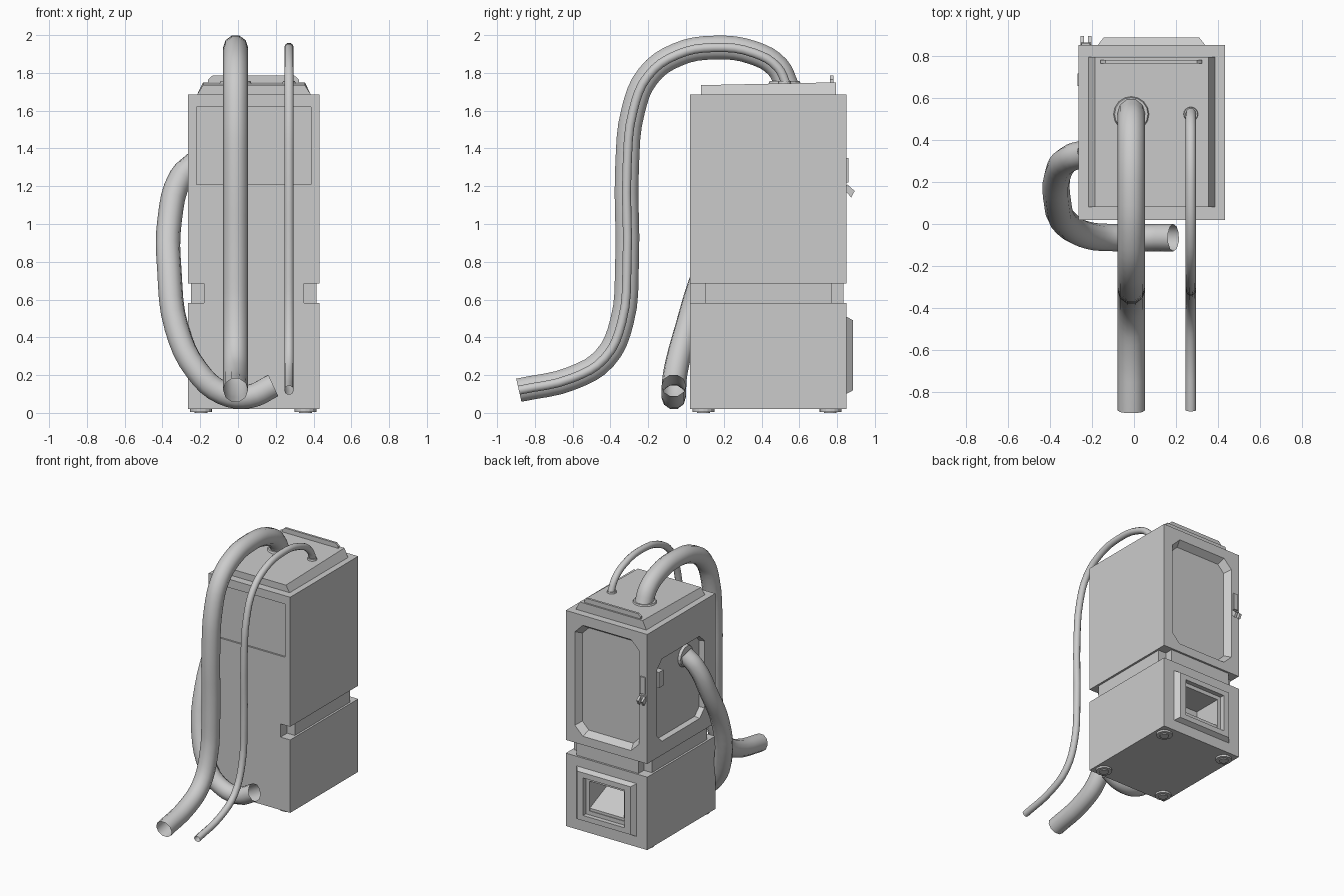
import bpy, bmesh, math
from mathutils import Vector

if "Cube" in bpy.data.objects:
    bpy.data.objects.remove(bpy.data.objects["Cube"])


def rect(u0, u1, v0, v1, c=0.0):
    """Rectangle loop, with chamfered corners when c > 0."""
    if c == 0:
        return [(u0, v0), (u1, v0), (u1, v1), (u0, v1)]
    return [(u0 + c, v0), (u1 - c, v0), (u1, v0 + c), (u1, v1 - c),
            (u1 - c, v1), (u0 + c, v1), (u0, v1 - c), (u0, v0 + c)]


def loft(name, axis, a, da, b, db):
    """Solid between loop a at depth da and loop b at depth db along an axis."""
    place = {'x': lambda u, v, d: (d, u, v),
             'y': lambda u, v, d: (u, d, v),
             'z': lambda u, v, d: (u, v, d)}[axis]
    bm = bmesh.new()
    r0 = [bm.verts.new(place(u, v, da)) for u, v in a]
    r1 = [bm.verts.new(place(u, v, db)) for u, v in b]
    n = len(a)
    bm.faces.new(r0)
    bm.faces.new(r1)
    for i in range(n):
        j = (i + 1) % n
        bm.faces.new((r0[i], r0[j], r1[j], r1[i]))
    bmesh.ops.recalc_face_normals(bm, faces=bm.faces)
    me = bpy.data.meshes.new(name)
    bm.to_mesh(me)
    bm.free()
    ob = bpy.data.objects.new(name, me)
    bpy.context.collection.objects.link(ob)
    return ob


def box(name, x0, x1, y0, y1, z0, z1):
    r = rect(x0, x1, y0, y1)
    return loft(name, 'z', r, z0, r, z1)


def activate(ob):
    bpy.ops.object.select_all(action='DESELECT')
    ob.select_set(True)
    bpy.context.view_layer.objects.active = ob


def cut(ob, cutter):
    activate(ob)
    m = ob.modifiers.new("cut", 'BOOLEAN')
    m.operation = 'DIFFERENCE'
    m.solver = 'EXACT'
    m.object = cutter
    bpy.ops.object.modifier_apply(modifier=m.name)
    bpy.data.objects.remove(cutter)


def disc(name, r0, r1, z0, z1, x, y, n=16):
    bpy.ops.mesh.primitive_cone_add(vertices=n, radius1=r0, radius2=r1, depth=z1 - z0,
                                    location=(x, y, (z0 + z1) / 2))
    ob = bpy.context.object
    ob.name = name
    return ob


def hose(name, pts, radius):
    """Open smooth tube with ten or so sides along a path."""
    cu = bpy.data.curves.new(name, 'CURVE')
    cu.dimensions = '3D'
    cu.bevel_depth = radius
    cu.bevel_resolution = 3
    cu.resolution_u = 4
    sp = cu.splines.new('BEZIER')
    sp.bezier_points.add(len(pts) - 1)
    for bp, p in zip(sp.bezier_points, pts):
        bp.co = p
        bp.handle_left_type = bp.handle_right_type = 'AUTO'
    ob = bpy.data.objects.new(name, cu)
    bpy.context.collection.objects.link(ob)
    activate(ob)
    bpy.ops.object.convert(target='MESH')
    bpy.ops.object.shade_smooth_by_angle(angle=math.radians(50))
    return ob


X0, X1, Y0, Y1 = -0.264, 0.432, 0.02, 0.85

# Upper cabinet with recessed back door, side panel and front panel
upper = box("upper_cabinet", X0, X1, Y0, Y1, 0.685, 1.685)
cut(upper, loft("door_cutter", 'y', rect(-0.20, 0.36, 0.745, 1.615, 0.07), Y1 + 0.01,
                rect(-0.165, 0.325, 0.785, 1.575, 0.055), Y1 - 0.05))
cut(upper, loft("side_cutter", 'x', rect(0.15, 0.73, 0.79, 1.43, 0.06), X0 - 0.01,
                rect(0.16, 0.72, 0.80, 1.42, 0.055), X0 + 0.04))
cut(upper, box("front_cutter", -0.22, 0.386, Y0 - 0.05, Y0 + 0.013, 1.21, 1.62))

# Neck between the two cabinets
box("neck", -0.248, 0.416, 0.10, 0.77, 0.575, 0.69)
box("neck_front", -0.18, 0.35, Y0, 0.11, 0.583, 0.686)
box("neck_back", -0.18, 0.35, 0.76, 0.835, 0.583, 0.686)

# Lower cabinet with drawer cavity
lower = box("lower_cabinet", X0, X1, Y0, Y1, 0.02, 0.583)
cut(lower, box("cavity_cutter", -0.065, 0.23, 0.62, 0.9, 0.19, 0.42))

# Collection tray frame, chute and lip
frame = loft("tray_frame", 'y', rect(-0.174, 0.34, 0.10, 0.51), Y1 - 0.002,
             rect(-0.145, 0.311, 0.12, 0.49), 0.885)
cut(frame, loft("frame_cutter", 'y', rect(-0.095, 0.26, 0.16, 0.45), 0.90,
                rect(-0.095, 0.26, 0.16, 0.45), 0.80))
loft("tray_chute", 'x', [(0.62, 0.19), (0.845, 0.19), (0.845, 0.21), (0.62, 0.31)], -0.065,
     [(0.62, 0.19), (0.845, 0.19), (0.845, 0.21), (0.62, 0.31)], 0.23)

# Feet
for x in (-0.195, 0.357):
    for y in (0.092, 0.764):
        disc("foot", 0.058, 0.058, 0.006, 0.021, x, y)
        disc("foot_pad", 0.034, 0.034, 0.0, 0.008, x, y)

# Sloped lid and stop bar
lid = loft("lid", 'z', rect(-0.217, 0.386, 0.08, 0.793), 1.684,
           rect(-0.185, 0.354, 0.08, 0.793), 1.735)
for v in lid.data.vertices:
    if v.co.z > 1.7 and v.co.y > 0.5:
        v.co.z = 1.75
bar = [(-0.158, 1.74), (0.322, 1.74), (0.322, 1.765), (0.30, 1.785), (-0.136, 1.785), (-0.158, 1.765)]
loft("lid_bar", 'y', bar, 0.763, bar, 0.78)

# Door latch: plate and tilted two-pronged lever
box("latch_plate", -0.25, -0.21, 0.845, 0.859, 1.22, 1.35)
lever = [(0.845, 1.175), (0.875, 1.14), (0.893, 1.175), (0.852, 1.21)]
for x in (-0.255, -0.218):
    loft("latch_prong", 'x', lever, x, lever, x + 0.017)
box("latch_base", -0.255, -0.201, 0.845, 0.862, 1.17, 1.205)
box("side_grip", X0 - 0.004, X0 + 0.045, 0.655, 0.715, 1.22, 1.34)

# Top hoses share one path and have collars on the lid
path = [(0.535, 1.73), (0.485, 1.83), (0.36, 1.905), (0.15, 1.934), (-0.05, 1.895), (-0.20, 1.785),
        (-0.28, 1.60), (-0.312, 1.30), (-0.312, 0.80), (-0.34, 0.48), (-0.43, 0.29),
        (-0.60, 0.185), (-0.885, 0.12)]
for name, x, r, c in (("main_hose", -0.013, 0.066, 0.088), ("thin_hose", 0.27, 0.025, 0.036)):
    hose(name, [(x, y, z) for y, z in path], r)
    disc(name + "_collar", c, c * 0.9, 1.735, 1.757, x, 0.522)

# Side hose with collar
hose("side_hose", [(-0.222, 0.335, 1.325), (-0.30, 0.315, 1.25), (-0.362, 0.235, 1.02),
                   (-0.363, 0.10, 0.75), (-0.325, 0.005, 0.45), (-0.215, -0.055, 0.22),
                   (-0.08, -0.065, 0.105), (0.06, -0.065, 0.087), (0.187, -0.065, 0.145)], 0.065)
collar = disc("side_hose_collar", 0.085, 0.078, -0.01, 0.012, 0, 0)
collar.rotation_euler = (0, -math.pi / 2, 0)
collar.location = (X0 + 0.032, 0.335, 1.315)
